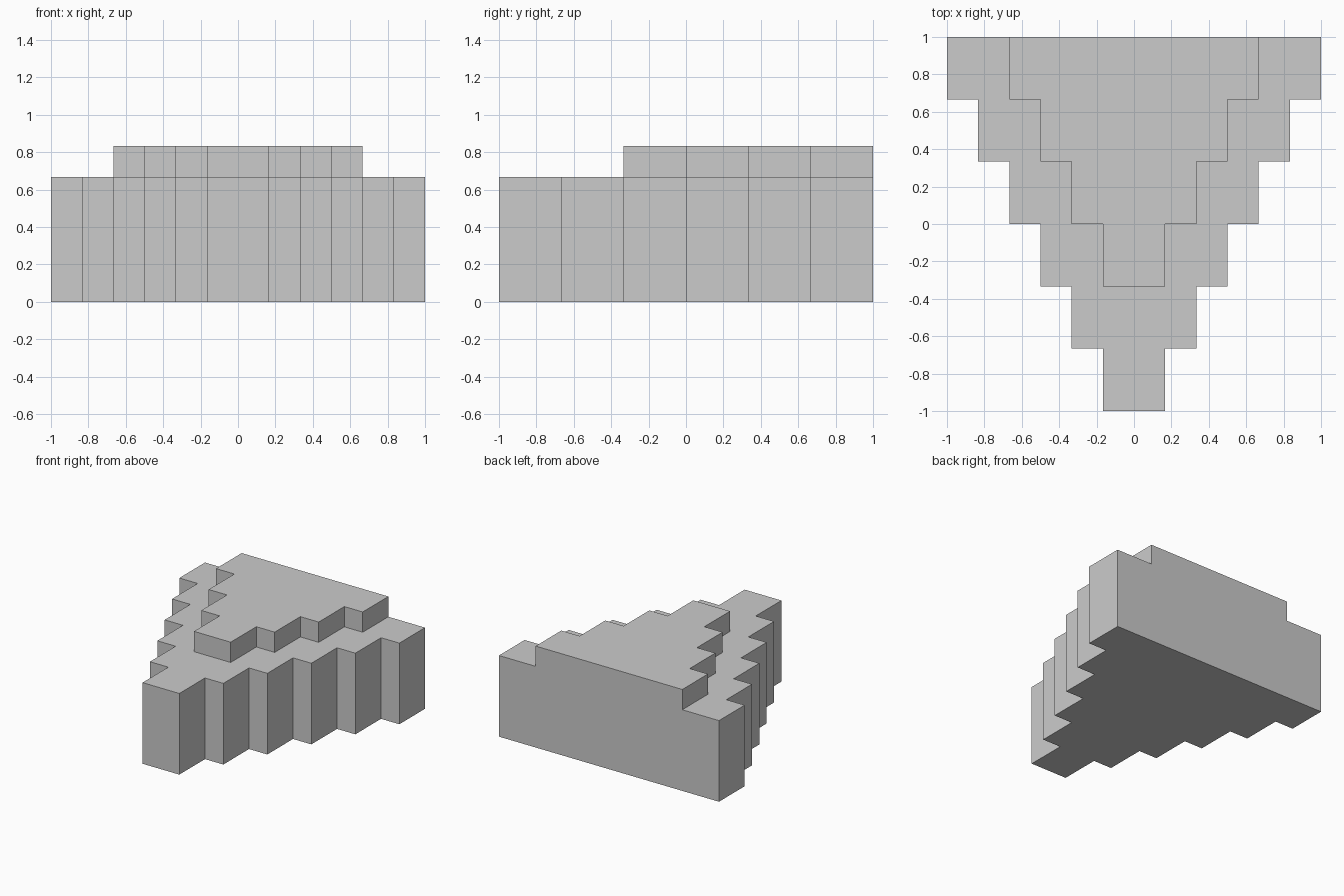
import bpy
import bmesh

cube = bpy.data.objects.get("Cube")
if cube:
    bpy.data.objects.remove(cube, do_unlink=True)

UNIT = 1 / 6          # width of one step to each side
DEPTH = 2 * UNIT      # depth of one row
LOW, HIGH = 4 * UNIT, 5 * UNIT

stone = bpy.data.materials.new("light grey")
stone.use_nodes = True
grey = (0.6, 0.6, 0.6, 1)
stone.diffuse_color = grey
stone.node_tree.nodes["Principled BSDF"].inputs["Base Color"].default_value = grey


def stepped_outline(rows):
    """Outline from back left, round the stepped front, to back right."""
    right = []
    for i in range(rows):
        y = 1 - (rows - i) * DEPTH
        right += [((i + 1) * UNIT, y), ((i + 1) * UNIT, y + DEPTH)]
    left = [(-x, y) for x, y in reversed(right)]
    return left + right


bm = bmesh.new()


def ring(outline, z):
    return [bm.verts.new((x, y, z)) for x, y in outline]


def walls(lower, upper):
    for i in range(len(lower) - 1):
        bm.faces.new((lower[i], lower[i + 1], upper[i + 1], upper[i]))


base, tier = stepped_outline(6), stepped_outline(4)
floor, ledge = ring(base, 0), ring(base, LOW)
foot, roof = ring(tier, LOW), ring(tier, HIGH)

# Stepped walls of the base and of the raised tier
walls(floor, ledge)
walls(foot, roof)

# Underside, ledge around the tier, and top
bm.faces.new(floor[::-1])
bm.faces.new(ledge + foot[::-1])
bm.faces.new(roof)

# Single flat back wall
bm.faces.new((floor[-1], floor[0], ledge[0], foot[0],
              roof[0], roof[-1], foot[-1], ledge[-1]))

bmesh.ops.recalc_face_normals(bm, faces=bm.faces)
mesh = bpy.data.meshes.new("stepped_wedge")
bm.to_mesh(mesh)
bm.free()
mesh.materials.append(stone)
wedge = bpy.data.objects.new("stepped_wedge", mesh)
bpy.context.collection.objects.link(wedge)
